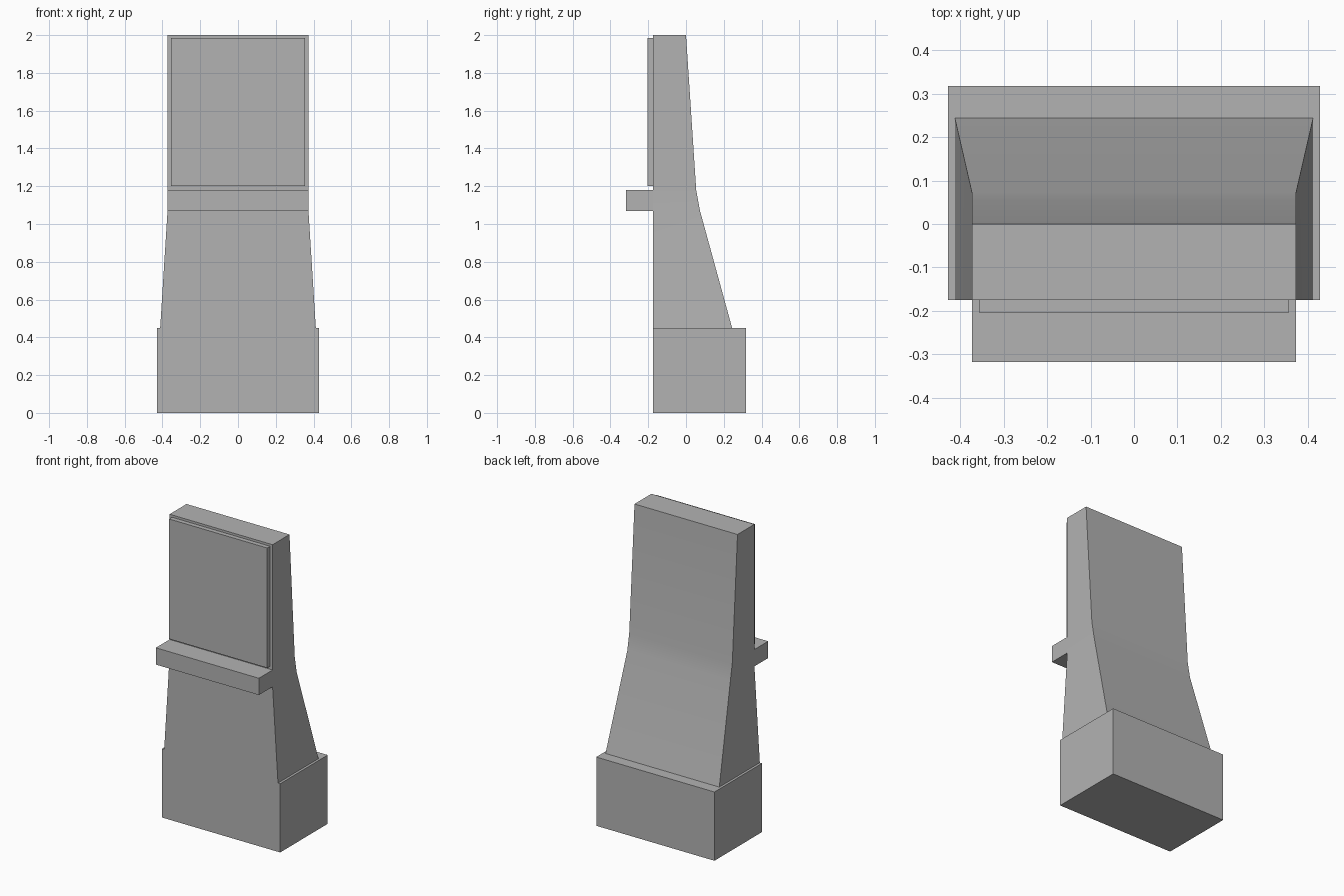
import bpy
import bmesh
import math

cube = bpy.data.objects.get("Cube")
if cube:
    bpy.data.objects.remove(cube, do_unlink=True)

grey = bpy.data.materials.new("plain grey")
grey.use_nodes = True
colour = (0.45, 0.45, 0.45, 1)
grey.diffuse_color = colour
grey.node_tree.nodes["Principled BSDF"].inputs["Base Color"].default_value = colour

FRONT = -0.175


def loft(name, sections):
    """Stack rectangles given as (z, half width, front y, back y)."""
    bm = bmesh.new()
    rings = [[bm.verts.new(p) for p in ((-w, f, z), (w, f, z), (w, b, z), (-w, b, z))]
             for z, w, f, b in sections]
    for low, high in zip(rings, rings[1:]):
        for i in range(4):
            j = (i + 1) % 4
            bm.faces.new((low[i], low[j], high[j], high[i]))
    bm.faces.new(rings[0][::-1])
    bm.faces.new(rings[-1])
    bmesh.ops.recalc_face_normals(bm, faces=bm.faces)
    mesh = bpy.data.meshes.new(name)
    bm.to_mesh(mesh)
    bm.free()
    mesh.materials.append(grey)
    obj = bpy.data.objects.new(name, mesh)
    bpy.context.collection.objects.link(obj)
    return obj


# Plinth
loft("base", [(0, 0.428, FRONT, 0.317), (0.45, 0.428, FRONT, 0.317)])

# Tapering upright with a smooth bend in its back
body = loft("body", [(0.45, 0.412, FRONT, 0.244), (1.07, 0.373, FRONT, 0.074),
                     (1.18, 0.373, FRONT, 0.054), (2, 0.373, FRONT, 0)])
bpy.ops.object.select_all(action="DESELECT")
body.select_set(True)
bpy.context.view_layer.objects.active = body
bpy.ops.object.shade_smooth_by_angle(angle=math.radians(30))

# Ledge and raised panel on the front
loft("ledge", [(1.07, 0.373, -0.317, FRONT), (1.18, 0.373, -0.317, FRONT)])
loft("front_panel", [(1.2, 0.355, -0.205, FRONT), (1.985, 0.355, -0.205, FRONT)])
